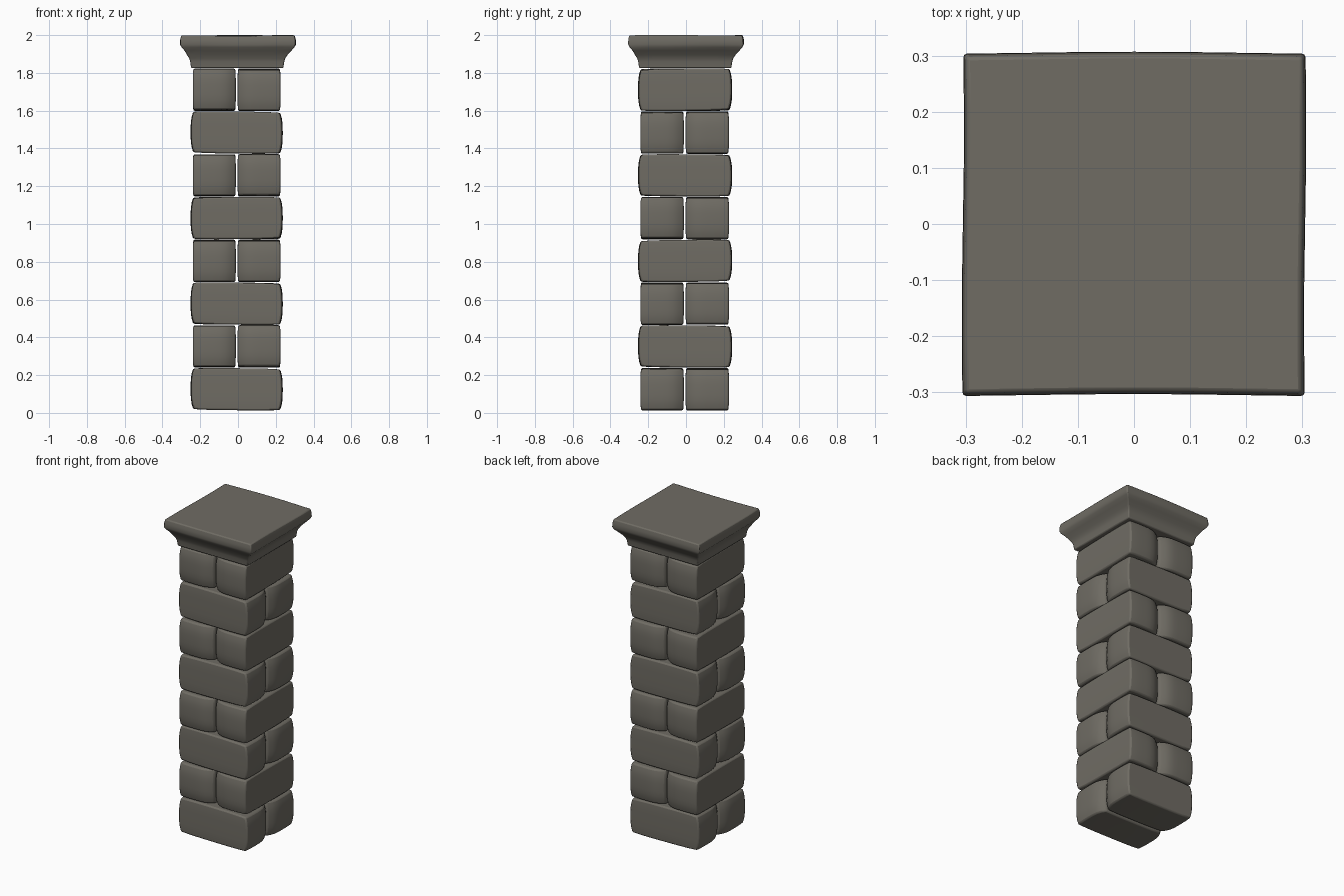
import bpy, bmesh, math, random
from mathutils import Vector

random.seed(4)
if "Cube" in bpy.data.objects:
    bpy.data.objects.remove(bpy.data.objects["Cube"], do_unlink=True)

stone = bpy.data.materials.new("warm grey stone")
stone.use_nodes = True
COLOUR = (0.16, 0.15, 0.127, 1)
stone.diffuse_color = COLOUR
stone.node_tree.nodes["Principled BSDF"].inputs["Base Color"].default_value = COLOUR


def finish(bm, name, bevel, angle):
    bmesh.ops.recalc_face_normals(bm, faces=bm.faces)
    mesh = bpy.data.meshes.new(name)
    bm.to_mesh(mesh)
    bm.free()
    mesh.materials.append(stone)
    ob = bpy.data.objects.new(name, mesh)
    bpy.context.collection.objects.link(ob)
    mod = ob.modifiers.new("worn edges", "BEVEL")
    mod.width, mod.segments = bevel, 2
    mod.limit_method, mod.angle_limit = "ANGLE", math.radians(40)
    bpy.ops.object.select_all(action="DESELECT")
    ob.select_set(True)
    bpy.context.view_layer.objects.active = ob
    bpy.ops.object.shade_smooth_by_angle(angle=math.radians(angle))
    return ob


# Block with pillowed ends; outer is +1 or -1 for the side facing outwards
def block(name, centre, size, outer, turned):
    bm = bmesh.new()
    bmesh.ops.create_cube(bm, size=2)
    bmesh.ops.subdivide_edges(bm, edges=bm.edges[:], cuts=7, use_grid_fill=True)
    skew = random.uniform(-0.004, 0.004)
    for v in bm.verts:
        u, w, h = v.co
        inner = max(0, -w * outer)
        # ends curve back at top, bottom and most strongly at the joint
        end = 1 - 0.055 * abs(h) ** 3 - 0.13 * inner ** 3 - 0.02 * max(0, w * outer) ** 3
        x = u * size[0] / 2 * end
        y = w * size[1] / 2 * (1 - 0.03 * h ** 4)
        z = h * size[2] / 2 * (1 - 0.04 * u ** 4) + skew * u
        v.co = (-y, x, z) if turned else (x, y, z)
        v.co += Vector(centre)
    return finish(bm, name, 0.008, 35)


# Eight courses of paired blocks, each turned a quarter from the last
BASE, COURSE = 0.012, 0.2265
for i in range(8):
    z = BASE + COURSE * (i + 0.5)
    turned = i % 2 == 1
    for side, label in ((-1, "a"), (1, "b")):
        name = f"course_{i + 1}_block_{label}"
        if turned:
            block(name, (-0.007 + side * 0.1185, -0.005, z),
                  (0.498, 0.228, COURSE - 0.004), -side, True)
        else:
            block(name, (-0.007, -0.007 + side * 0.1195, z),
                  (0.488, 0.23, COURSE - 0.004), side, False)

# Moulded capstone: square rings following a cove profile (half width, height)
profile = [(0.244, 1.825), (0.249, 1.86), (0.254, 1.876), (0.266, 1.895),
           (0.283, 1.918), (0.299, 1.936), (0.305, 1.95), (0.304, 1.975), (0.299, 1.998)]
bm = bmesh.new()
rings = []
N = 6
for half, z in profile:
    shift = -0.004 if z < 1.9 else 0
    ring = []
    for sx, sy, dx, dy in ((-1, -1, 1, 0), (1, -1, 0, 1), (1, 1, -1, 0), (-1, 1, 0, -1)):
        for k in range(N):
            t = 2 * k / N
            ring.append(bm.verts.new((half * (sx + dx * t) + shift,
                                      half * (sy + dy * t) + shift, z)))
    rings.append(ring)
for low, high in zip(rings, rings[1:]):
    for k in range(4 * N):
        j = (k + 1) % (4 * N)
        bm.faces.new((low[k], low[j], high[j], high[k]))
bm.faces.new(rings[0])
bm.faces.new(rings[-1])
# gently uneven top and sides
for v in bm.verts:
    x, y, z = v.co
    if z > 1.94:
        v.co.x += 0.002 * math.sin(9 * y)
        v.co.y += 0.002 * math.cos(8 * x)
        v.co.z += 0.002 * math.sin(7 * x + 5 * y)
finish(bm, "capstone", 0.006, 40)
